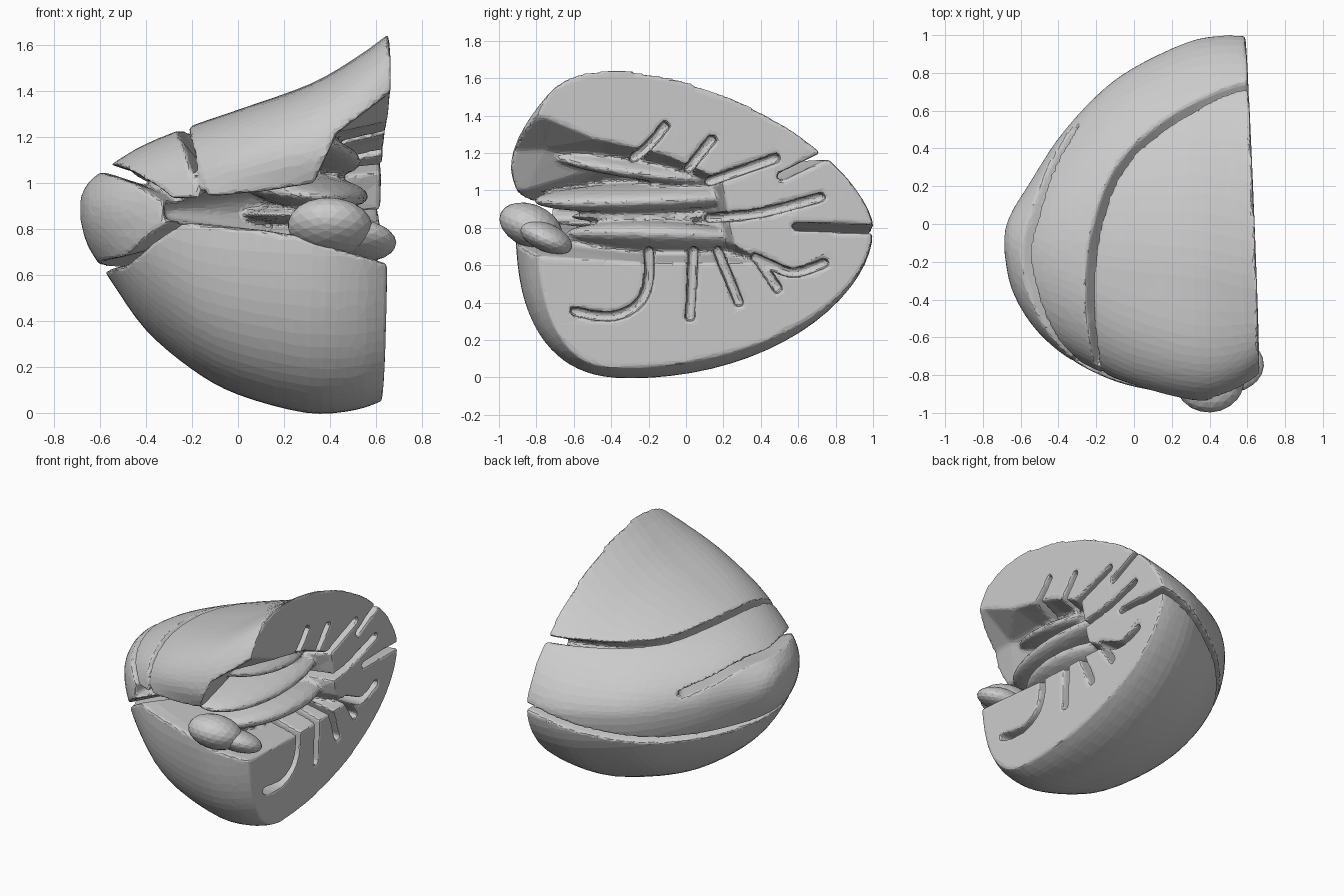
import bpy, bmesh, math
from mathutils import Vector

if "Cube" in bpy.data.objects:
    bpy.data.objects.remove(bpy.data.objects["Cube"])


def smooth_rows(rows, n):
    """Catmull-Rom interpolation through rows of numbers."""
    out = []
    for i in range(len(rows) - 1):
        p = [rows[max(0, min(len(rows) - 1, i + k))] for k in (-1, 0, 1, 2)]
        for s in range(n):
            t = s / n
            out.append([0.5 * (2 * b + (c - a) * t + (2 * a - 5 * b + 4 * c - d) * t * t
                               + (3 * b - a - 3 * c + d) * t ** 3) for a, b, c, d in zip(*p)])
    return out + [list(rows[-1])]


def make(name, bm):
    me = bpy.data.meshes.new(name)
    bm.to_mesh(me)
    bm.free()
    ob = bpy.data.objects.new(name, me)
    bpy.context.collection.objects.link(ob)
    return ob


def loft(name, rings):
    bm = bmesh.new()
    vs = [[bm.verts.new(p) for p in r] for r in rings]
    n = len(vs[0])
    for a, b in zip(vs, vs[1:]):
        for i in range(n):
            bm.faces.new((a[i], a[(i + 1) % n], b[(i + 1) % n], b[i]))
    bm.faces.new(vs[0])
    bm.faces.new(vs[-1])
    bmesh.ops.triangulate(bm, faces=bm.faces[:])
    bmesh.ops.recalc_face_normals(bm, faces=bm.faces[:])
    return make(name, bm)


def ribbon(name, a, b, thick):
    """Thin curved sheet between two rows of points, thinner towards the front."""
    bm = bmesh.new()
    va = [bm.verts.new(p) for p in a]
    vb = [bm.verts.new(p) for p in b]
    for i in range(len(va) - 1):
        bm.faces.new((va[i], va[i + 1], vb[i + 1], vb[i]))
    ob = make(name, bm)
    group = ob.vertex_groups.new(name="width")
    for v in ob.data.vertices:
        group.add([v.index], 0.65 if v.co.y < -0.6 else 1.0, 'REPLACE')
    m = ob.modifiers.new("thick", 'SOLIDIFY')
    m.thickness, m.offset, m.vertex_group = thick, 0, "width"
    return ob


def blob(name, loc, rad, rot=(0, 0, 0), sub=3):
    bm = bmesh.new()
    bmesh.ops.create_icosphere(bm, subdivisions=sub, radius=1)
    ob = make(name, bm)
    ob.location, ob.scale = loc, rad
    ob.rotation_euler = [math.radians(r) for r in rot]
    return ob


tools = []


def combine(body, tool, op='DIFFERENCE'):
    m = body.modifiers.new(tool.name, 'BOOLEAN')
    m.operation, m.solver, m.object = op, 'EXACT', tool
    tool.hide_render = True
    tools.append(tool)


# Outer body: x, y front, y mid, y back, z low, z mid, z top, squareness of front
table = [(-0.685, -0.16, -0.1, -0.04, 0.84, 0.88, 0.93, 2),
         (-0.65, -0.34, -0.12, 0.06, 0.72, 0.87, 1.00, 2),
         (-0.55, -0.53, -0.15, 0.22, 0.57, 0.86, 1.08, 2.1),
         (-0.40, -0.69, -0.18, 0.45, 0.36, 0.84, 1.17, 2.2),
         (-0.20, -0.82, -0.22, 0.67, 0.19, 0.82, 1.25, 2.5),
         (0.0, -0.90, -0.25, 0.82, 0.08, 0.81, 1.32, 3),
         (0.3, -0.96, -0.28, 0.96, 0.0, 0.8, 1.43, 3.6),
         (0.5, -0.93, -0.32, 1.0, 0.01, 0.8, 1.55, 3.4),
         (0.625, -0.86, -0.35, 1.0, 0.05, 0.8, 1.645, 3.2)]
rings = []
for x, y0, yc, y1, z0, zc, z1, nf in smooth_rows(table, 4):
    ring = []
    for k in range(72):
        c, s = math.cos(k * math.tau / 72), math.sin(k * math.tau / 72)
        w = (x + 0.685) / 1.31
        n = nf if c < 0 else (1.9 - 0.3 * w if s > 0 else 1.95)
        if c < 0 and s < 0:
            n = min(n, 2.5)
        z = zc + (z1 - zc if s > 0 else zc - z0) * math.copysign(abs(s) ** (2 / n), s)
        r = y1 - yc
        if c < 0:  # lobes pull in at the mouth; the lower one sits further back
            low = 0.07 * w / (1 + math.exp((z - 0.8) * 20))
            r = (yc - y0) * (1 - 0.13 * w * math.exp(-((z - 0.93) / 0.13) ** 2)) - low
        y = yc + r * math.copysign(abs(c) ** (2 / n), c)
        ring.append((x + w * (0.018 * (z - 0.8) - 0.035 * y), y, z))
    rings.append(ring)
body = loft("cerebellum_half", rings)

# Hollow opening to the front and to the cut face
end = [(-1.3, 1.45), (-0.75, 1.39), (-0.45, 1.27), (-0.12, 1.2), (0.2, 1.06),
       (0.24, 0.85), (0.28, 0.71), (0.47, 0.6), (-0.2, 0.605), (-0.85, 0.65), (-1.3, 0.66)]
mid = [(-1.3, 1.2), (-0.75, 1.22), (-0.45, 1.2), (-0.15, 1.14), (0.12, 1.04),
       (0.18, 0.85), (0.18, 0.73), (0.25, 0.66), (-0.2, 0.66), (-0.8, 0.71), (-1.3, 0.71)]
deep = [(-1.3, 0.98), (-0.85, 1.0), (-0.45, 1.12), (-0.15, 1.06), (0.05, 0.99),
        (0.08, 0.86), (0.06, 0.78), (0.03, 0.72), (-0.2, 0.71), (-0.8, 0.76), (-1.3, 0.75)]
tip = [(-1.3, 0.93), (-0.85, 0.92), (-0.75, 0.92), (-0.65, 0.91), (-0.58, 0.9),
       (-0.55, 0.88), (-0.56, 0.86), (-0.58, 0.85), (-0.65, 0.84), (-0.8, 0.83), (-1.3, 0.82)]
half = [(0.5 * (a[0] + b[0]), 0.5 * (a[1] + b[1])) for a, b in zip(deep, tip)]
combine(body, loft("hollow", [[(x, y, z) for y, z in s] for x, s in
        ((0.85, end), (0.66, end), (0.43, mid), (0.33, deep), (0.1, half), (-0.32, tip))]))

# Folded leaves inside the hollow
for i, (loc, rad, rot) in enumerate([
        ((0.30, -0.22, 0.965), (0.27, 0.60, 0.075), (2, 6, 0)),
        ((0.31, -0.13, 0.745), (0.28, 0.52, 0.085), (-2, -6, 0)),
        ((0.28, -0.24, 1.13), (0.26, 0.52, 0.06), (-8, 10, 0)),
        ((0.22, -0.2, 0.86), (0.2, 0.42, 0.035), (0, 0, 0))]):
    combine(body, blob(f"leaf_{i}", loc, rad, rot), 'UNION')

# Long outer fissures: surface points run round the body, sheets aim at the core
fissures = [
    (0.25, 0.042, [(0.8, 0.70, 1.17), (0.55, 0.70, 1.17), (0.2, 0.58, 1.19), (-0.08, 0.33, 1.21),
                   (-0.2, -0.05, 1.22), (-0.23, -0.4, 1.21), (-0.23, -0.65, 1.17),
                   (-0.21, -0.82, 1.05), (-0.17, -0.9, 0.92)]),
    (0.25, 0.045, [(-0.3, 0.52, 0.93), (-0.45, 0.3, 1.0), (-0.55, 0.08, 1.06), (-0.57, -0.2, 1.06),
                   (-0.53, -0.45, 1.05), (-0.43, -0.64, 1.0), (-0.32, -0.78, 0.92)]),
    (0.38, 0.042, [(0.8, 1.0, 0.79), (0.55, 1.0, 0.79), (0.1, 0.86, 0.67), (-0.3, 0.55, 0.6),
                   (-0.52, 0.15, 0.61), (-0.57, -0.25, 0.64), (-0.5, -0.55, 0.66),
                   (-0.38, -0.7, 0.76), (-0.22, -0.82, 0.87)])]
for i, (depth, thick, pts) in enumerate(fissures):
    outer, inner = [], []
    for p in map(Vector, smooth_rows(pts, 4)):
        hub = Vector((max(0.15, p.x), -0.15, 0.83 if i else 0.76))
        inner.append(p.lerp(hub, depth))
        outer.append(p.lerp(hub, -0.2))
    combine(body, ribbon(f"fissure_{i}", outer, inner, thick))

# Short clefts running out of the hollow, seen on the cut face (y, z)
clefts = [[(-0.2, 0.7), (-0.2, 0.52), (-0.25, 0.4), (-0.36, 0.335), (-0.48, 0.33), (-0.62, 0.36)],
          [(0.04, 0.7), (0.02, 0.3)], [(0.16, 0.7), (0.29, 0.38)], [(0.38, 0.64), (0.5, 0.46)],
          [(-0.3, 1.16), (-0.2, 1.24), (-0.1, 1.36)], [(0.0, 1.1), (0.15, 1.29)],
          [(0.1, 1.04), (0.5, 1.18)], [(0.1, 0.85), (0.4, 0.88), (0.74, 0.97)],
          [(0.35, 0.65), (0.46, 0.6), (0.58, 0.56), (0.76, 0.62)]]
for i, path in enumerate(clefts):
    p = smooth_rows(path, 4)
    combine(body, ribbon(f"cleft_{i}", [(0.8, y, z) for y, z in p],
                         [(0.3, y, z) for y, z in p], 0.046))

# Soften the edges, then thin the surface into broad facets
m = body.modifiers.new("remesh", 'REMESH')
m.mode, m.voxel_size = 'VOXEL', 0.013
m = body.modifiers.new("soften", 'SMOOTH')
m.factor, m.iterations = 0.5, 6
m = body.modifiers.new("facets", 'DECIMATE')
m.ratio = 0.07
baked = bpy.data.meshes.new_from_object(body.evaluated_get(bpy.context.evaluated_depsgraph_get()))
body.modifiers.clear()
body.data = baked
for p in baked.polygons:
    p.use_smooth = False
for t in tools:
    bpy.data.objects.remove(t)

# Small nodule in front of the hollow, and its stalk
blob("front_nodule", (0.40, -0.83, 0.81), (0.185, 0.175, 0.115), (-22, 6, 10))
blob("nodule_stalk", (0.52, -0.75, 0.75), (0.17, 0.15, 0.075), (-22, 10, 15))
